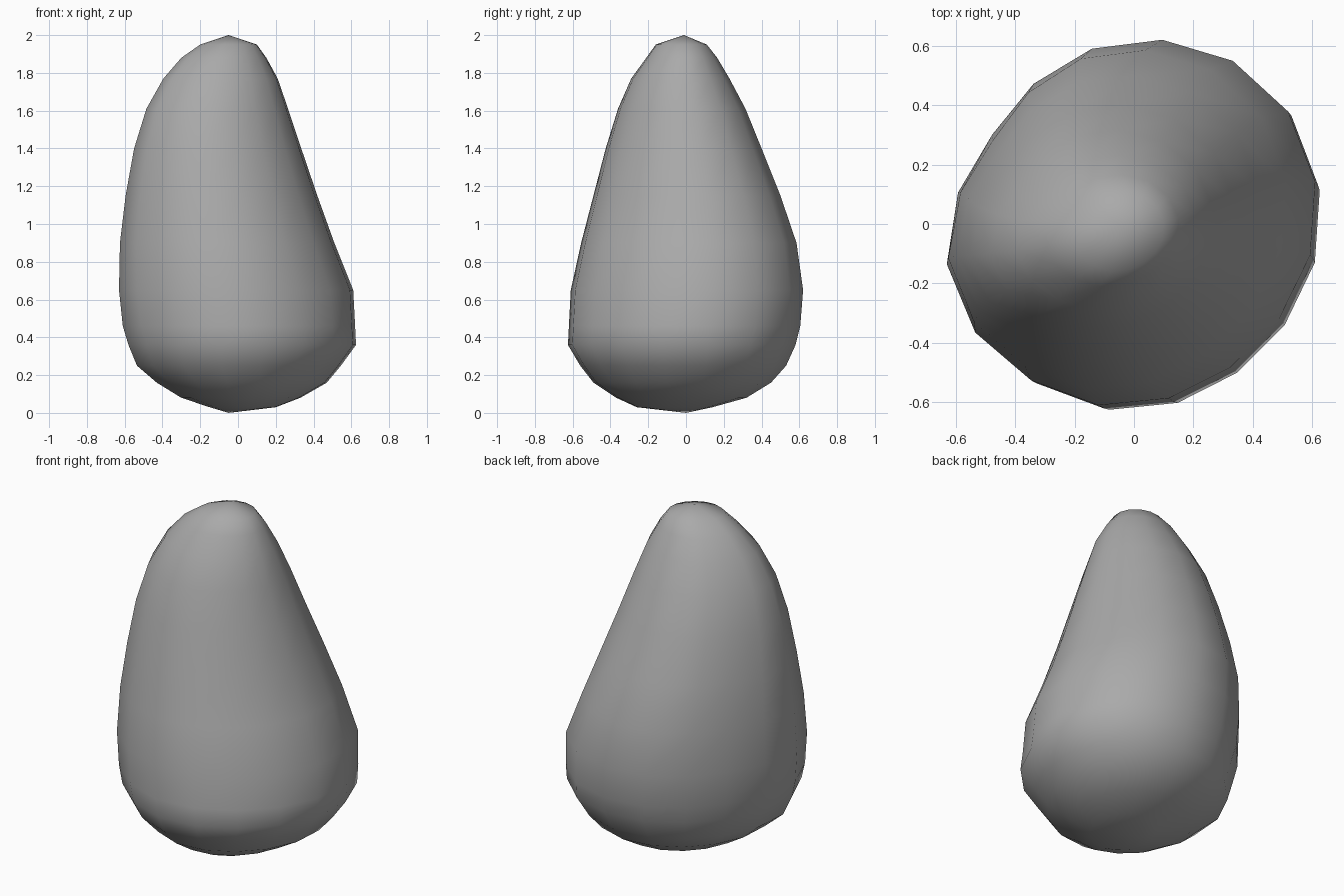
import bpy, bmesh
from math import cos, sin, exp, radians, degrees

if "Cube" in bpy.data.objects:
    bpy.data.objects.remove(bpy.data.objects["Cube"])

SEGMENTS = 16
PHASE = radians(12.5)

# Ring outline: z, left x, right x, front y, back y
RINGS = [
    (0.03, -0.15, 0.20, -0.26, 0.14),
    (0.08, -0.30, 0.33, -0.37, 0.32),
    (0.16, -0.43, 0.47, -0.49, 0.45),
    (0.25, -0.535, 0.545, -0.56, 0.53),
    (0.36, -0.58, 0.625, -0.625, 0.58),
    (0.46, -0.61, 0.62, -0.62, 0.605),
    (0.65, -0.63, 0.61, -0.61, 0.62),
    (0.90, -0.625, 0.51, -0.555, 0.585),
    (1.15, -0.595, 0.42, -0.49, 0.50),
    (1.40, -0.55, 0.335, -0.425, 0.40),
    (1.61, -0.485, 0.265, -0.36, 0.315),
    (1.77, -0.395, 0.21, -0.29, 0.23),
    (1.88, -0.30, 0.15, -0.21, 0.165),
    (1.95, -0.20, 0.10, -0.16, 0.11),
]


def section(z):
    """16-sided loop, wider along one diagonal and flattened at the back left."""
    flat = 0.095 * min(1, max(0, (z - 0.2) / 0.6))
    pts = []
    for i in range(SEGMENTS):
        a = PHASE + radians(360 / SEGMENTS * i)
        r = 1 + 0.05 * cos(2 * (a - radians(38)))
        r -= flat * exp(-((degrees(a) - 150) / 28) ** 2)
        r -= 0.035 * exp(-((degrees(a) - 232) / 22) ** 2)
        pts.append((r * cos(a), r * sin(a)))
    return pts


def fit(values, low, high):
    """Stretch values so that they span low to high."""
    a, b = min(values), max(values)
    return [low + (v - a) / (b - a) * (high - low) for v in values]


# Leaning pear-shaped body, lofted through the rings and closed at both poles
bm = bmesh.new()
loops = []
for z, x0, x1, y0, y1 in RINGS:
    us, vs = zip(*section(z))
    loops.append([bm.verts.new((x, y, z))
                  for x, y in zip(fit(us, x0, x1), fit(vs, y0, y1))])
bottom = bm.verts.new((-0.05, 0, 0))
top = bm.verts.new((-0.05, -0.01, 2))
for i in range(SEGMENTS):
    j = (i + 1) % SEGMENTS
    for low, high in zip(loops, loops[1:]):
        bm.faces.new((low[i], low[j], high[j], high[i]))
    bm.faces.new((bottom, loops[0][j], loops[0][i]))
    bm.faces.new((top, loops[-1][i], loops[-1][j]))
bmesh.ops.recalc_face_normals(bm, faces=bm.faces)
for f in bm.faces:
    f.smooth = True

mesh = bpy.data.meshes.new("pear_stone")
bm.to_mesh(mesh)
bm.free()

# Mid-grey surface
grey = bpy.data.materials.new("stone_grey")
grey.diffuse_color = (0.4, 0.4, 0.4, 1)
grey.use_nodes = True
grey.node_tree.nodes["Principled BSDF"].inputs["Base Color"].default_value = grey.diffuse_color
mesh.materials.append(grey)
bpy.context.collection.objects.link(bpy.data.objects.new("pear_stone", mesh))
